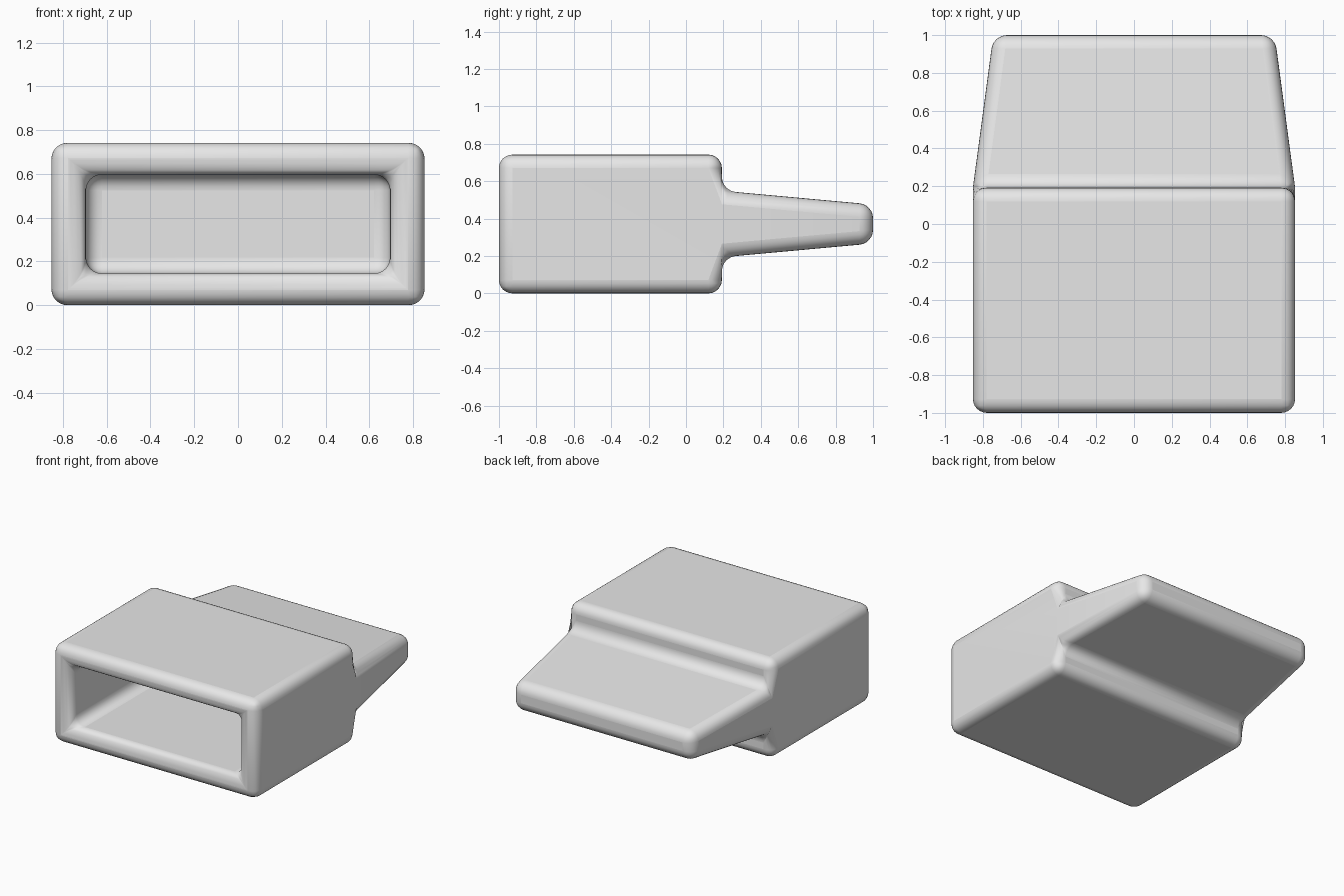
import bpy, bmesh

if "Cube" in bpy.data.objects:
    bpy.data.objects.remove(bpy.data.objects["Cube"])

# Cross-sections from the cavity floor, out round the rim, to the tail tip:
# (half width, y, bottom z, top z)
SECTIONS = [
    (0.695, 0.04, 0.145, 0.597),   # cavity back wall
    (0.695, -1.0, 0.145, 0.597),   # cavity mouth
    (0.853, -1.0, 0.0, 0.742),     # outer front rim
    (0.853, 0.192, 0.0, 0.742),    # body back
    (0.853, 0.192, 0.193, 0.549),  # tail root
    (0.745, 1.0, 0.267, 0.475),    # tail tip
]

bm = bmesh.new()
rings = [[bm.verts.new(p) for p in ((-w, y, lo), (w, y, lo), (w, y, hi), (-w, y, hi))]
         for w, y, lo, hi in SECTIONS]

# Bridge neighbouring rings
for i, (a, b) in enumerate(zip(rings, rings[1:])):
    for k in range(4):
        # the tail root is as wide as the body, so it has no side step
        if i == 3 and k in (1, 3):
            continue
        n = (k + 1) % 4
        bm.faces.new((a[k], a[n], b[n], b[k]))

# Flat body sides run through the tail root corners
for k, n in ((1, 2), (3, 0)):
    old = bm.faces.get((rings[2][k], rings[2][n], rings[3][n], rings[3][k]))
    bm.faces.remove(old)
    bm.faces.new((rings[2][k], rings[2][n], rings[3][n],
                  rings[4][n], rings[4][k], rings[3][k]))

# End caps
bm.faces.new(rings[0])
bm.faces.new(rings[-1])
bmesh.ops.recalc_face_normals(bm, faces=bm.faces)

mesh = bpy.data.meshes.new("connector_shell")
bm.to_mesh(mesh)
bm.free()
shell = bpy.data.objects.new("connector_shell", mesh)
bpy.context.collection.objects.link(shell)

# Grey plastic
grey = bpy.data.materials.new("light_grey")
grey.diffuse_color = (0.8, 0.8, 0.8, 1.0)
grey.use_nodes = True
grey.node_tree.nodes["Principled BSDF"].inputs["Base Color"].default_value = grey.diffuse_color
mesh.materials.append(grey)

# Rounded edges
bevel = shell.modifiers.new("rounding", 'BEVEL')
bevel.width = 0.075
bevel.segments = 6
bevel.limit_method = 'ANGLE'
bevel.angle_limit = 0.52

bpy.context.view_layer.objects.active = shell
shell.select_set(True)
bpy.ops.object.shade_smooth_by_angle(angle=0.6)
